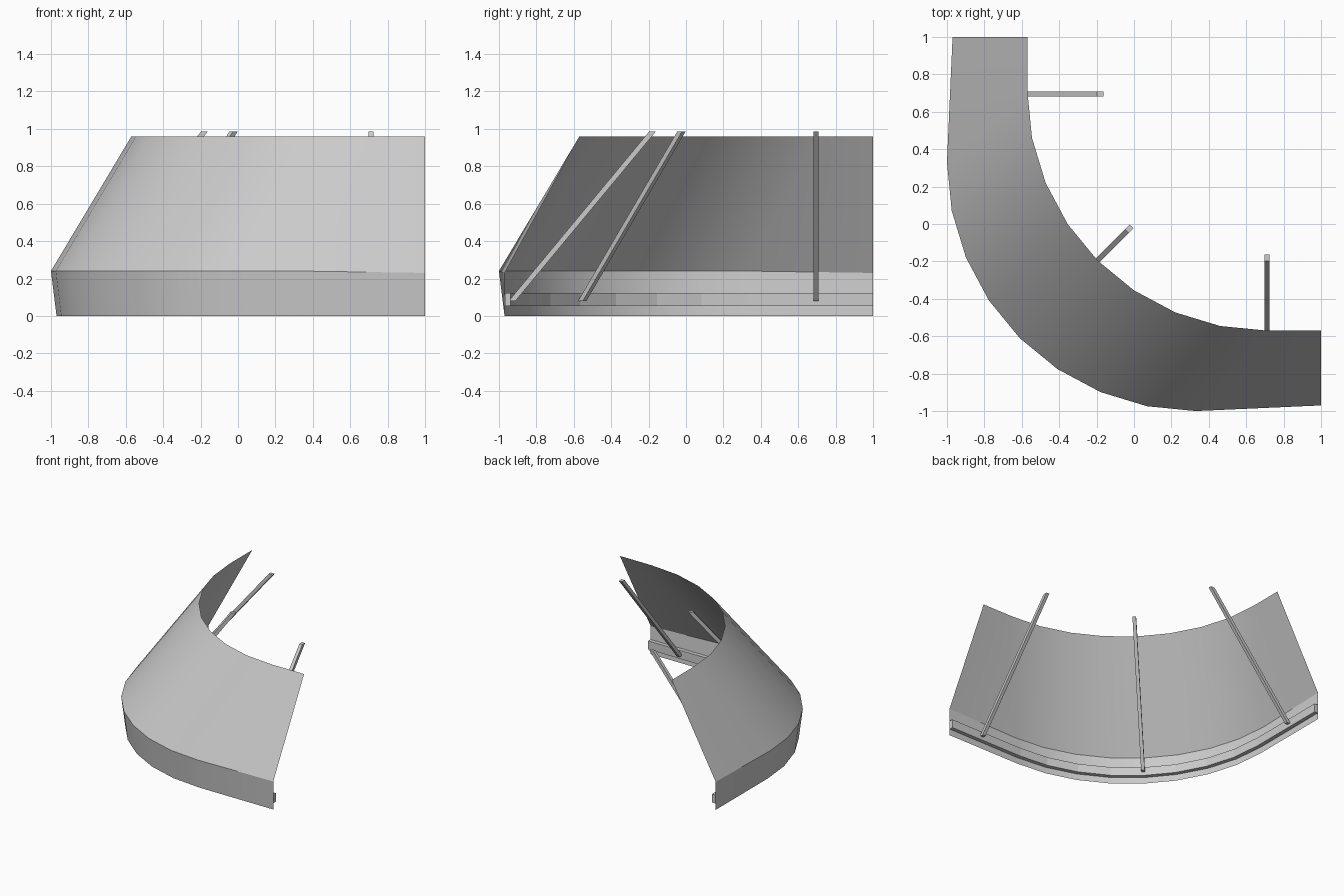
import bpy, bmesh, math
from mathutils import Vector

cube = bpy.data.objects.get("Cube")
if cube:
    bpy.data.objects.remove(cube, do_unlink=True)

grey = bpy.data.materials.new("light grey")
grey.use_nodes = True
colour = (0.6, 0.6, 0.6, 1)
grey.diffuse_color = colour
grey.node_tree.nodes["Principled BSDF"].inputs["Base Color"].default_value = colour


def corner_path(centre, radius, end, z, end_z=None):
    """Quarter-turn path with a straight run to x = 1 and y = 1 at its ends."""
    arc = []
    for i in range(9):
        a = math.pi + i * math.pi / 16
        arc.append((centre + radius * math.cos(a), centre + radius * math.sin(a), z))
    ez = z if end_z is None else end_z
    return [(end, 1, ez)] + arc + [(1, end, ez)]


def loft(name, paths, closed=False, smooth=False):
    """Skin a surface across paths with equal point counts."""
    bm = bmesh.new()
    rows = [[bm.verts.new(p) for p in path] for path in paths]
    pairs = list(zip(rows, rows[1:]))
    if closed:
        pairs.append((rows[-1], rows[0]))
    for a, b in pairs:
        for i in range(len(a) - 1):
            bm.faces.new((a[i], a[i + 1], b[i + 1], b[i]))
    if closed:
        bm.faces.new([r[0] for r in rows])
        bm.faces.new([r[-1] for r in reversed(rows)])
        bmesh.ops.recalc_face_normals(bm, faces=bm.faces)
    mesh = bpy.data.meshes.new(name)
    bm.to_mesh(mesh)
    bm.free()
    mesh.materials.append(grey)
    obj = bpy.data.objects.new(name, mesh)
    bpy.context.collection.objects.link(obj)
    if smooth:
        bpy.ops.object.select_all(action="DESELECT")
        obj.select_set(True)
        bpy.context.view_layer.objects.active = obj
        bpy.ops.object.shade_smooth_by_angle(angle=math.radians(30))
    return obj


# Canopy: hanging valance below, sloping sheet above
loft("canopy", [
    corner_path(0.33, 1.30, -0.97, 0),
    corner_path(0.33, 1.33, -0.97, 0.24, 0.23),
    corner_path(0.71, 1.28, -0.57, 0.96),
], smooth=True)

# Square rail running inside the valance
loft("front_rail", [
    corner_path(0.33, 1.30, -0.968, 0.052),
    corner_path(0.33, 1.30, -0.968, 0.122),
    corner_path(0.33, 1.267, -0.937, 0.122),
    corner_path(0.33, 1.267, -0.937, 0.052),
], closed=True)


def strut(name, foot, top):
    """Sloping bar with its foot and top cut level."""
    foot, top = Vector(foot), Vector(top)
    run = top - foot
    run.z = 0
    along = run.normalized() * 0.018
    side = Vector((-along.y, along.x, 0)) * 0.75
    corners = (along + side, along - side, -along - side, -along + side)
    loft(name, [(foot + c, top + c) for c in corners], closed=True)


# Support struts rising inward from the rail
strut("left_strut", (0.71, -0.93, 0.08), (0.71, -0.18, 0.985))
strut("corner_strut", (-0.555, -0.555, 0.08), (-0.025, -0.025, 0.985))
strut("right_strut", (-0.93, 0.695, 0.08), (-0.18, 0.695, 0.985))
